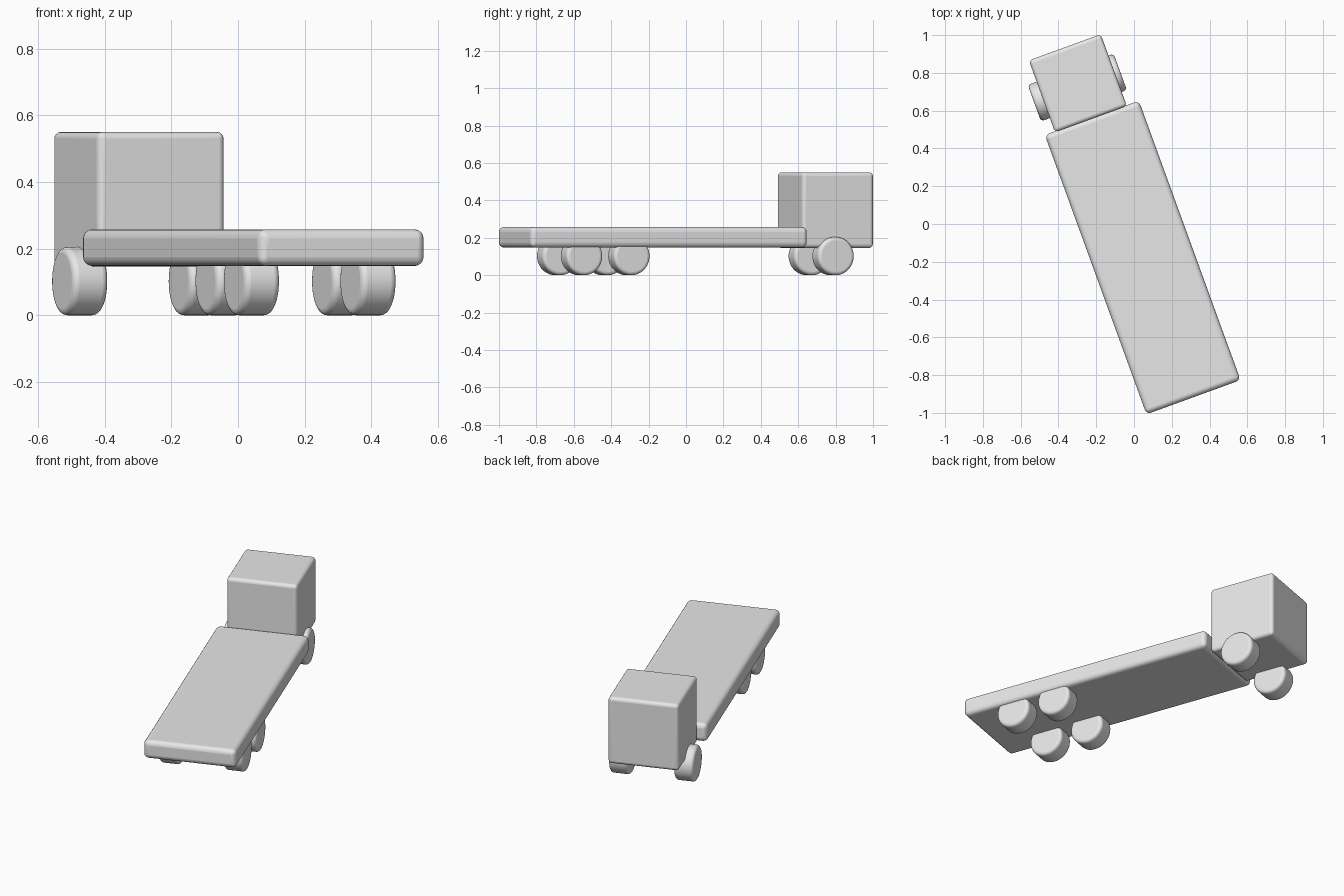
import bpy
import math
from mathutils import Matrix, Vector

cube = bpy.data.objects.get("Cube")
if cube:
    bpy.data.objects.remove(cube, do_unlink=True)

HEADING = math.radians(20)      # the whole truck is turned on the ground
TURN = Matrix.Rotation(HEADING, 4, "Z")
WHEEL_RADIUS = 0.1025
WHEEL_WIDTH = 0.112
HALF_TRACK = 0.186

grey = bpy.data.materials.new("plain_grey")
grey.use_nodes = True
grey.diffuse_color = (0.8, 0.8, 0.8, 1)
grey.node_tree.nodes["Principled BSDF"].inputs["Base Color"].default_value = grey.diffuse_color


def finish(name, radius):
    """Name the active object, round its edges and shade it."""
    obj = bpy.context.object
    obj.name = name
    obj.data.materials.append(grey)
    bevel = obj.modifiers.new("rounded_edges", "BEVEL")
    bevel.width = radius
    bevel.segments = 4
    bevel.limit_method = "ANGLE"
    bevel.angle_limit = math.radians(40)
    bpy.ops.object.shade_smooth_by_angle(angle=math.radians(35))
    normals = obj.modifiers.new("flat_panels", "WEIGHTED_NORMAL")
    normals.keep_sharp = True
    return obj


def rounded_box(name, x, y, bottom, top, width, length, radius):
    bpy.ops.mesh.primitive_cube_add(size=1)
    obj = bpy.context.object
    obj.data.transform(Matrix.Diagonal((width, length, top - bottom, 1)))
    obj.location = (x, y, (bottom + top) / 2)
    obj.rotation_euler.z = HEADING
    return finish(name, radius)


def wheel(name, x, y):
    bpy.ops.mesh.primitive_cylinder_add(vertices=48, radius=WHEEL_RADIUS, depth=WHEEL_WIDTH)
    obj = bpy.context.object
    obj.data.transform(Matrix.Rotation(math.pi / 2, 4, "Y"))
    obj.location = (x, y, WHEEL_RADIUS)
    obj.rotation_euler.z = HEADING
    return finish(name, 0.018)


# Body: cab and flat load bed
rounded_box("cab", -0.297, 0.745, 0.146, 0.55, 0.405, 0.405, 0.02)
rounded_box("flat_bed", 0.046, -0.1775, 0.148, 0.258, 0.53, 1.574, 0.027)

# Wheels: one pair under the cab, two pairs under the tail of the bed
axles = {
    "cab": (-0.30, 0.7225),
    "middle": (0.13, -0.369),
    "tail": (0.215, -0.6225),
}
for axle, (ax, ay) in axles.items():
    for side, sign in (("left", 1), ("right", -1)):
        offset = TURN @ Vector((sign * HALF_TRACK, 0, 0))
        wheel(f"{axle}_wheel_{side}", ax + offset.x, ay + offset.y)
